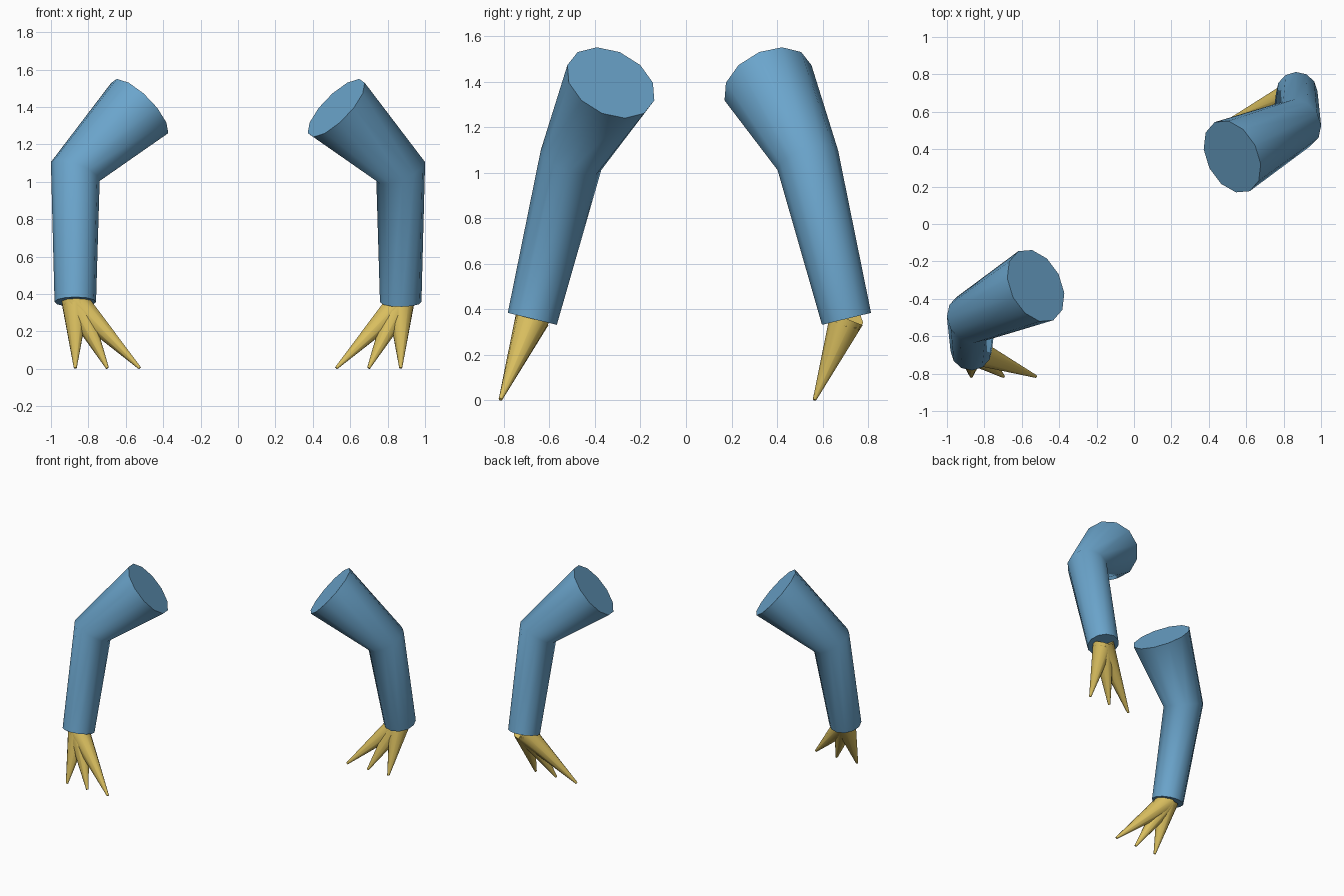
import bpy, bmesh, math
from mathutils import Vector

if "Cube" in bpy.data.objects:
    bpy.data.objects.remove(bpy.data.objects["Cube"])


def material(name, rgb):
    m = bpy.data.materials.new(name)
    m.diffuse_color = (*rgb, 1)
    m.use_nodes = True
    m.node_tree.nodes["Principled BSDF"].inputs["Base Color"].default_value = m.diffuse_color
    return m


BLUE = material("sleeve blue", (0.147, 0.376, 0.604))
YELLOW = material("claw yellow", (0.70, 0.52, 0.115))


def tube(name, points, radii, sides, mat):
    """Capped, tapered tube through the points, bent at each inner point."""
    pts = [Vector(p) for p in points]
    segs = [(b - a).normalized() for a, b in zip(pts, pts[1:])]
    normals = [segs[0]] + [(a + b).normalized() for a, b in zip(segs, segs[1:])] + [segs[-1]]
    up = Vector((0, 0, 1))
    u = (up - normals[0] * up.dot(normals[0])).normalized()
    bm = bmesh.new()
    rings = []
    for i, (p, n, r) in enumerate(zip(pts, normals, radii)):
        if i:
            u = normals[i - 1].rotation_difference(n) @ u
        v = n.cross(u)
        angles = [2 * math.pi * k / sides for k in range(sides)]
        rings.append([bm.verts.new(p + r * (u * math.cos(a) + v * math.sin(a))) for a in angles])
    for a, b in zip(rings, rings[1:]):
        for k in range(sides):
            j = (k + 1) % sides
            bm.faces.new((a[k], a[j], b[j], b[k]))
    bm.faces.new(rings[0])
    bm.faces.new(rings[-1])
    bmesh.ops.recalc_face_normals(bm, faces=bm.faces)
    me = bpy.data.meshes.new(name)
    bm.to_mesh(me)
    bm.free()
    me.materials.append(mat)
    ob = bpy.data.objects.new(name, me)
    bpy.context.collection.objects.link(ob)
    bpy.ops.object.select_all(action='DESELECT')
    ob.select_set(True)
    bpy.context.view_layer.objects.active = ob
    bpy.ops.object.shade_smooth_by_angle(angle=math.radians(55))


# Arms: left one reaches forward, right one is mirrored and reaches backward
for side, sx, sy, y0 in (("left", -1, -1, 0.0), ("right", 1, 1, 0.03)):
    path = [(0.525, 0.33, 1.395), (0.87, 0.505, 1.055), (0.87, 0.675, 0.358)]
    path = [(sx * x, y0 + sy * y, z) for x, y, z in path]
    tube(side + "_arm", path, (0.207, 0.14, 0.111), 12, BLUE)
    # Three claws fan inward and forward from each wrist
    wrist = Vector(path[-1])
    for i, spread in enumerate((0.0, 0.172, 0.345)):
        tip = Vector((wrist.x - sx * spread, wrist.y - 0.14, 0.004))
        tube(f"{side}_claw_{i + 1}", (wrist, tip), (0.076, 0.008), 10, YELLOW)
